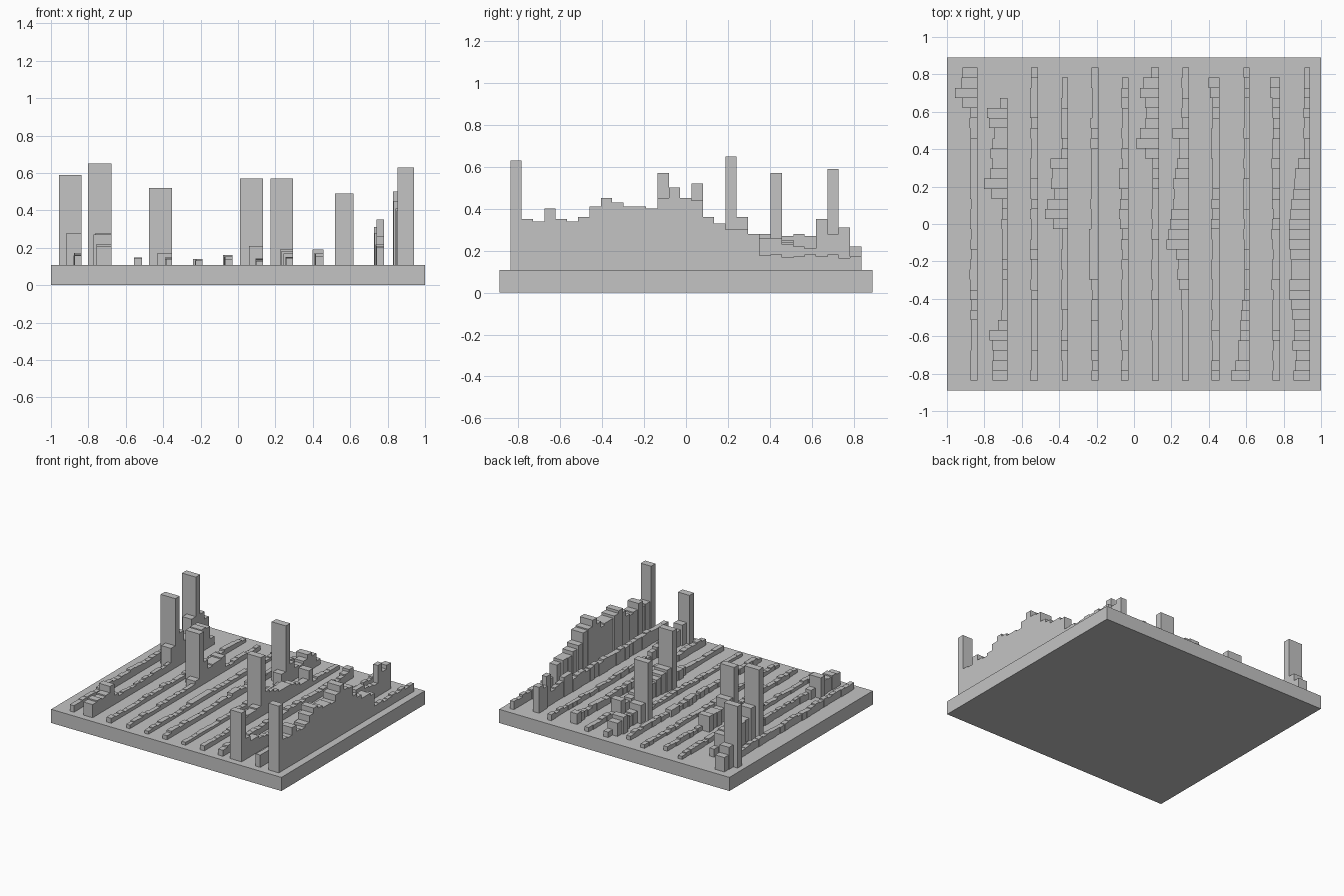
import bpy
import bmesh
import random

default_cube = bpy.data.objects.get("Cube")
if default_cube:
    bpy.data.objects.remove(default_cube)

random.seed(7)

SLAB_TOP = 0.107
BAR_DEPTH = 0.054
FIRST_BAR_Y = -0.838
FIRST_ROW_X = -0.838
ROW_PITCH = 0.1618

grey = bpy.data.materials.new("plain_grey")
grey.use_nodes = True
grey.diffuse_color = (0.55, 0.55, 0.55, 1)
grey.node_tree.nodes["Principled BSDF"].inputs["Base Color"].default_value = grey.diffuse_color


def add_box(bm, low, high):
    """Add an axis-aligned box between two opposite corners."""
    result = bmesh.ops.create_cube(bm, size=1)
    for vert in result["verts"]:
        for axis in range(3):
            vert.co[axis] = high[axis] if vert.co[axis] > 0 else low[axis]


def finish(bm, name):
    """Turn the bmesh into a named, flat-shaded grey object."""
    mesh = bpy.data.meshes.new(name)
    bm.to_mesh(mesh)
    bm.free()
    mesh.materials.append(grey)
    part = bpy.data.objects.new(name, mesh)
    bpy.context.collection.objects.link(part)
    return part


def make_row(index, count, width, height, *spells):
    """Build one row of touching bars that share a straight right edge.

    Quiet bars vary slightly around the usual width and height. Each spell is
    (first bar, widths, heights), in hundredths of a unit.
    """
    sizes = []
    for bar in range(count):
        sizes.append((width + random.uniform(-0.4, 0.4),
                      height + random.uniform(-0.9, 0.9)))
    for first, widths, heights in spells:
        for offset, size in enumerate(zip(widths, heights)):
            sizes[first + offset] = size

    right = FIRST_ROW_X + index * ROW_PITCH
    bm = bmesh.new()
    for bar, (bar_width, bar_height) in enumerate(sizes):
        front = FIRST_BAR_Y + bar * BAR_DEPTH
        add_box(bm,
                (right - bar_width / 100, front, SLAB_TOP),
                (right, front + BAR_DEPTH, bar_height / 100))
    finish(bm, "bar_row_" + "abcdefghijkl"[index])


# Base slab
slab = bmesh.new()
add_box(slab, (-1, -0.89, 0), (1, 0.89, SLAB_TOP))
finish(slab, "base_slab")

# Rows of bars, from the right-hand side of the slab to the left
LONG, MEDIUM, SHORT = 31, 30, 28

make_row(0, LONG, 3.7, 16.5,
         (27, [8, 12, 8.3, 8], [28, 59, 28, 22]))
make_row(1, SHORT, 3, 16,
         (0, [8, 8, 7.5, 8, 9.7, 5], [21, 22, 21, 22, 27, 18]),
         (18, [8.5, 12.7, 9.5, 8, 9, 8, 7, 10, 11, 4],
              [28, 65, 36, 28, 28, 27, 27, 28, 27, 17]))
make_row(2, LONG, 3.8, 14)
make_row(3, MEDIUM, 3.5, 14,
         (15, [8, 12.2, 11, 7.5, 9, 8.5, 9.5], [17, 52, 28, 21, 22, 22, 23]))
make_row(4, LONG, 3.8, 13.2,
         (10, [5] * 5, [14] * 5))
make_row(5, MEDIUM, 3.8, 14.5,
         (15, [4.5, 5.2, 4.5], [16, 16, 15]),
         (19, [5.2] * 2, [16] * 2))
make_row(6, LONG, 3.7, 13.5,
         (22, [7.5, 12.3, 10, 7, 6.5, 7.5, 10, 8.5, 4.2],
              [21, 57, 25, 20, 19, 21, 24, 21, 15]))
make_row(7, LONG, 3.8, 14.5,
         (9, [5, 6.5, 6, 7], [17, 18, 18, 19]),
         (13, [12.2, 11, 10.2, 9.5, 8.5, 8, 8.5, 7.5, 6.5, 5, 5.5, 9],
              [57, 28, 26, 24, 22, 22, 22, 21, 19, 17, 17, 24]))
make_row(8, MEDIUM, 4, 16,
         (28, [5, 5.8], [17, 19]))
make_row(9, LONG, 3, 14.5,
         (0, [10, 7.5, 6, 6.2, 5, 5, 4.5, 4], [49, 27, 23, 23, 21, 20, 19, 17]))
make_row(10, MEDIUM, 4, 21,
         (22, [4, 4, 3.7, 3.7, 4, 4, 5, 5.2], [26, 26, 23, 22, 21, 35, 28, 31]))
make_row(11, LONG, 3.5, 17.3,
         (0, [9, 8, 7.5, 9.5, 8.5, 8.5, 9.5, 10, 11, 11, 10],
             [63, 35, 34, 40, 35, 34, 36, 41, 45, 43, 41]),
         (11, [10, 10.5, 11, 11.2, 11, 10.5, 10, 9, 8.5, 8, 6.5],
              [41, 40, 45, 50, 45, 44, 36, 33, 30, 30, 28]))
